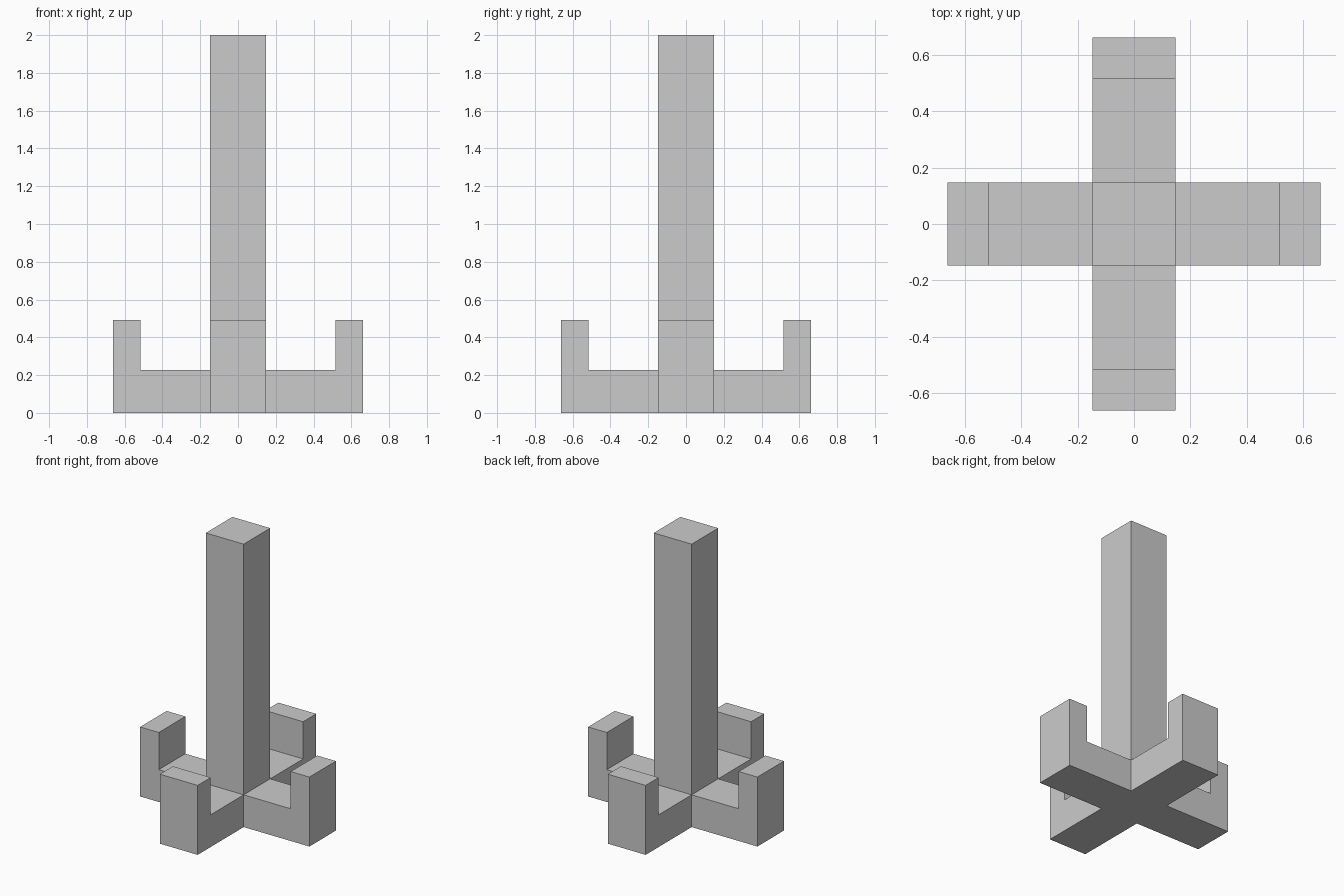
import bpy, bmesh
from mathutils import Matrix, Vector

if "Cube" in bpy.data.objects:
    bpy.data.objects.remove(bpy.data.objects["Cube"])

HALF = 0.148       # half width of column and arms
ARM_TOP = 0.228    # height of the base cross
ARM_IN = 0.516     # inner face of the upright tips
ARM_OUT = 0.662    # outer end of the arms
TIP_TOP = 0.491    # top of the upright tips
HEIGHT = 2.0


def extrude(bm, face, offset):
    """Extrude one face by an offset and return the new end face."""
    new = bmesh.ops.extrude_discrete_faces(bm, faces=[face])["faces"][0]
    bmesh.ops.translate(bm, verts=new.verts, vec=offset)
    return new


bm = bmesh.new()

# Central block of the base
bmesh.ops.create_cube(bm, size=1.0, matrix=Matrix.Translation((0, 0, ARM_TOP / 2))
                      @ Matrix.Diagonal((2 * HALF, 2 * HALF, ARM_TOP, 1)))
bm.normal_update()
top = next(f for f in bm.faces if f.normal.z > 0.5)
sides = [(f, f.normal.copy()) for f in bm.faces if abs(f.normal.z) < 0.5]

# Tall column
extrude(bm, top, Vector((0, 0, HEIGHT - ARM_TOP)))

# Four arms, each with an upright tip
for face, direction in sides:
    inner = extrude(bm, face, direction * (ARM_IN - HALF))
    outer = extrude(bm, inner, direction * (ARM_OUT - ARM_IN))
    bm.normal_update()
    edge = max(outer.edges, key=lambda e: sum(v.co.z for v in e.verts))
    tip = next(f for f in edge.link_faces if f is not outer)
    extrude(bm, tip, Vector((0, 0, TIP_TOP - ARM_TOP)))

# Merge coplanar faces
bmesh.ops.dissolve_limit(bm, angle_limit=0.01, verts=bm.verts[:], edges=bm.edges[:])
bmesh.ops.recalc_face_normals(bm, faces=bm.faces[:])

mesh = bpy.data.meshes.new("column_with_cross_base")
bm.to_mesh(mesh)
bm.free()
bpy.context.collection.objects.link(bpy.data.objects.new("column_with_cross_base", mesh))
